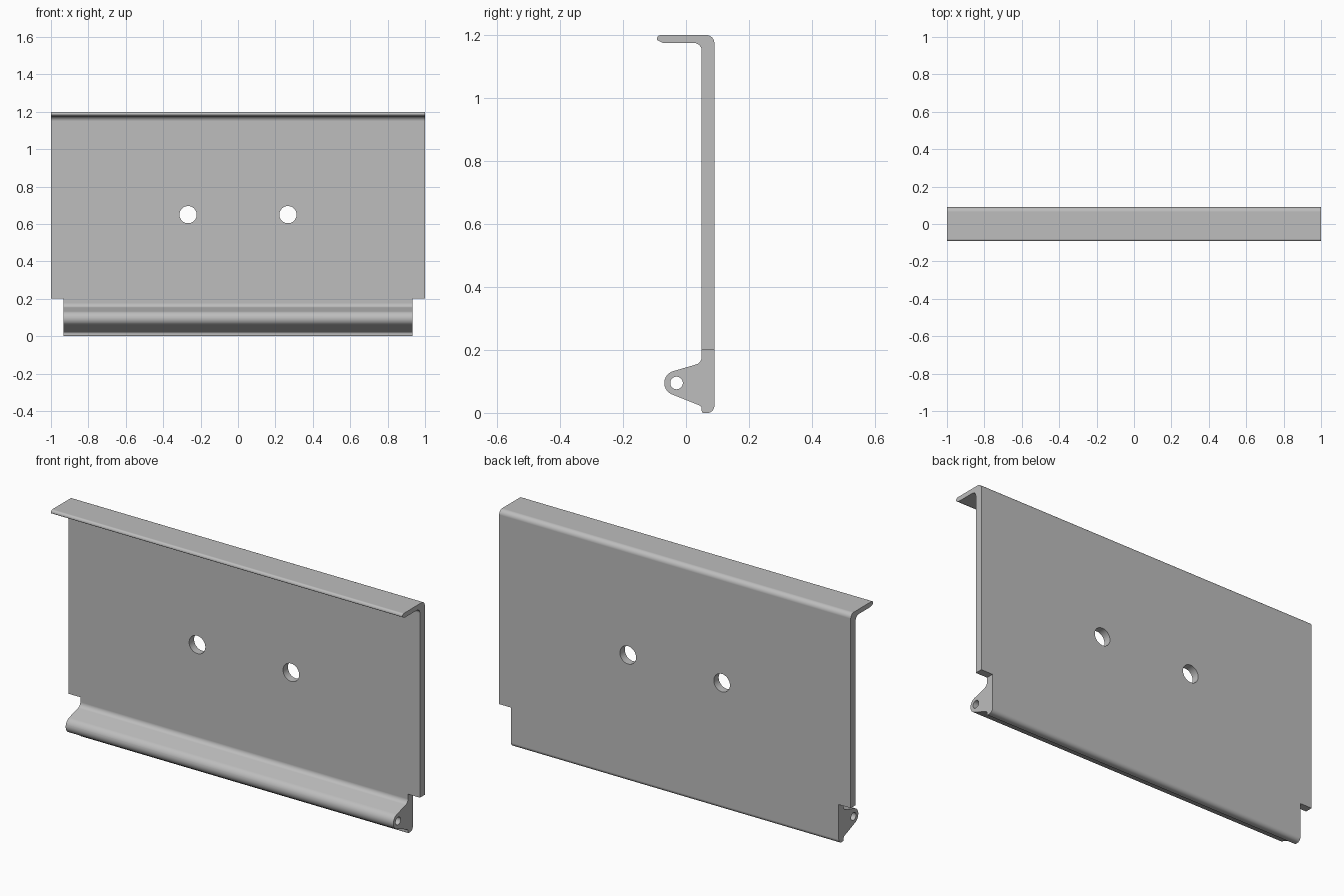
import bpy, bmesh
from math import sin, cos, radians, tan
from mathutils import Vector, Matrix

cube = bpy.data.objects.get("Cube")
if cube:
    bpy.data.objects.remove(cube, do_unlink=True)

grey = bpy.data.materials.new("light grey metal")
grey.use_nodes = True
colour = (0.51, 0.51, 0.51, 1)
grey.diffuse_color = colour
grey.node_tree.nodes["Principled BSDF"].inputs["Base Color"].default_value = colour


def fillet(prev, corner, nxt, r, steps=8):
    """Points of an arc of radius r that rounds a corner."""
    if r == 0:
        return [corner]
    a, b = (prev - corner).normalized(), (nxt - corner).normalized()
    half = a.angle(b) / 2
    start, end = corner + a * r / tan(half), corner + b * r / tan(half)
    centre = corner + (a + b).normalized() * r / sin(half)
    s, e = start - centre, end - centre
    sweep = s.angle_signed(e)
    return [centre + Matrix.Rotation(-sweep * i / steps, 2) @ s for i in range(steps + 1)]


def make_object(name, bm):
    bmesh.ops.recalc_face_normals(bm, faces=bm.faces)
    mesh = bpy.data.meshes.new(name)
    bm.to_mesh(mesh)
    bm.free()
    mesh.materials.append(grey)
    obj = bpy.data.objects.new(name, mesh)
    bpy.context.collection.objects.link(obj)
    return obj


def cylinder(name, radius, depth, location, axis):
    bm = bmesh.new()
    turn = Matrix.Rotation(radians(90), 4, axis)
    bmesh.ops.create_cone(bm, cap_ends=True, segments=40, radius1=radius, radius2=radius,
                          depth=depth, matrix=Matrix.Translation(location) @ turn)
    return make_object(name, bm)


def box(name, size, location):
    bm = bmesh.new()
    bmesh.ops.create_cube(bm, size=1, matrix=Matrix.Translation(location) @ Matrix.Diagonal((*size, 1)))
    return make_object(name, bm)


# Side profile (y, z, corner radius): back, top lip, front face
pin = Vector((-0.03, 0.095))
corners = [(0.05, 0, 0.006), (0.09, 0, 0.022), (0.09, 1.2, 0.025), (-0.092, 1.2, 0.012),
           (-0.092, 1.184, 0.005), (-0.073, 1.175, 0.015), (0.05, 1.175, 0.025), (0.05, 0.159, 0.025)]
path = [(Vector((y, z)), r) for y, z, r in corners]
# Rounded hinge knuckle, tangent to both of its flanks
for i in range(19):
    t = radians(107 + 141 * i / 18)
    path.append((pin + Vector((cos(t), sin(t))) * 0.039, 0))
path.append((Vector((0.05, 0.021)), 0.012))
outline = []
for i, (p, r) in enumerate(path):
    outline += fillet(path[i - 1][0], p, path[(i + 1) % len(path)][0], r)

# Bent panel: the profile extruded along x
bm = bmesh.new()
face = bm.faces.new([bm.verts.new((-1, p.x, p.y)) for p in outline])
new = bmesh.ops.extrude_face_region(bm, geom=[face])["geom"]
bmesh.ops.translate(bm, vec=(2, 0, 0), verts=[v for v in new if isinstance(v, bmesh.types.BMVert)])
panel = make_object("hinged_panel", bm)

# Pin bore, two mounting holes and two lower corner notches
cutters = [cylinder("pin_bore_cutter", 0.02, 3, (0, pin.x, pin.y), 'Y')]
for side in (-1, 1):
    cutters.append(cylinder("mounting_hole_cutter", 0.046, 0.3, (side * 0.267, 0.07, 0.65), 'X'))
    cutters.append(box("notch_cutter", (0.2, 0.6, 0.4), (side * 1.032, 0, 0.002)))
for cutter in cutters:
    mod = panel.modifiers.new("cut", 'BOOLEAN')
    mod.operation, mod.solver, mod.object = 'DIFFERENCE', 'EXACT', cutter

# Bake the cuts, then remove the cutters
graph = bpy.context.evaluated_depsgraph_get()
cut_mesh = bpy.data.meshes.new_from_object(panel.evaluated_get(graph))
panel.modifiers.clear()
panel.data = cut_mesh
cut_mesh.materials.clear()
cut_mesh.materials.append(grey)
for p in cut_mesh.polygons:
    p.material_index = 0
for cutter in cutters:
    bpy.data.objects.remove(cutter, do_unlink=True)

# Smooth bends with crisp edges and flat faces
bpy.ops.object.select_all(action='DESELECT')
panel.select_set(True)
bpy.context.view_layer.objects.active = panel
bpy.ops.object.shade_smooth_by_angle(angle=radians(30))
weighted = panel.modifiers.new("flat faces", 'WEIGHTED_NORMAL')
weighted.keep_sharp = True
